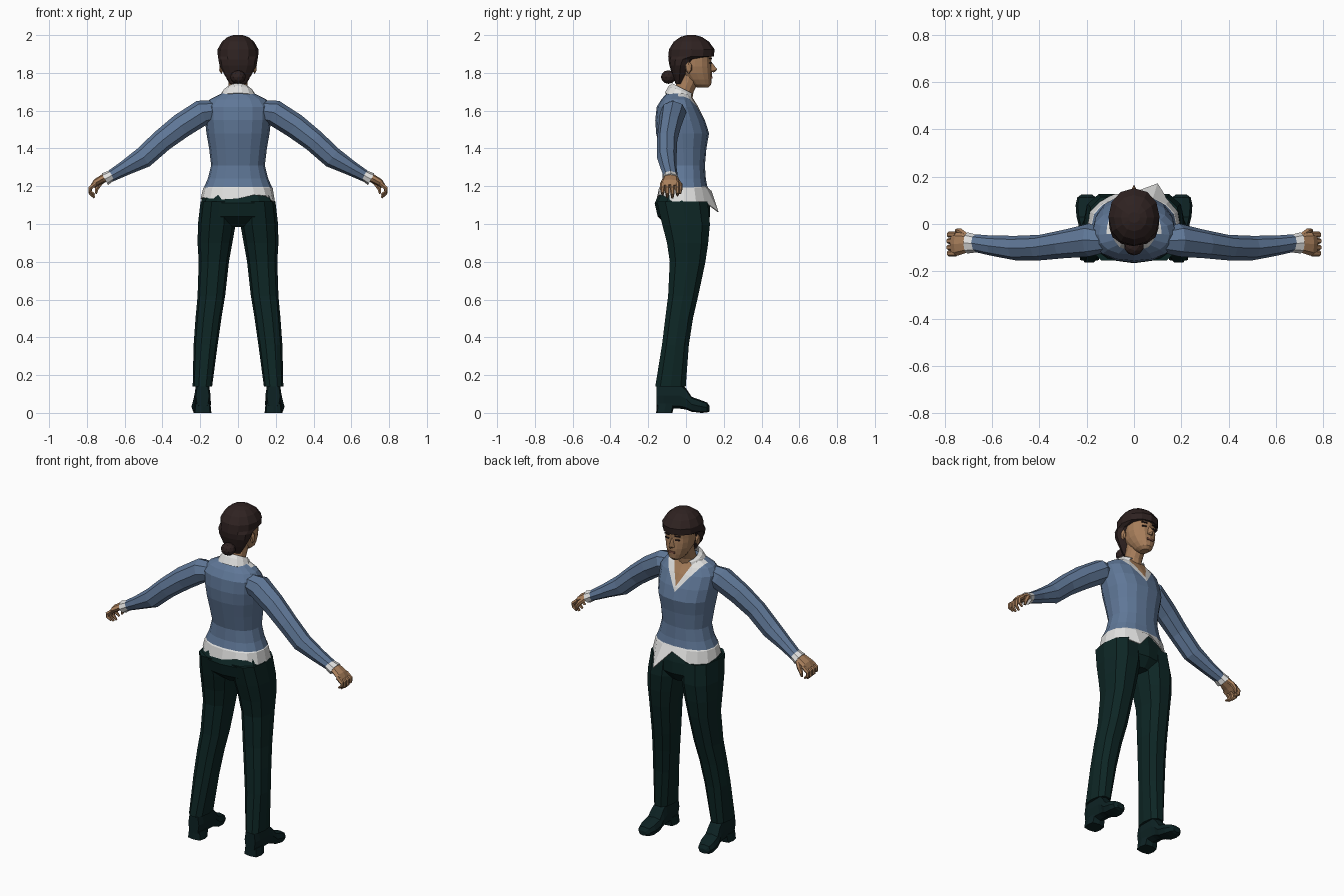
import bpy, bmesh, math
from mathutils import Vector as V, Matrix

if "Cube" in bpy.data.objects:
    bpy.data.objects.remove(bpy.data.objects["Cube"])


def mat(name, rgb):
    m = bpy.data.materials.new(name)
    m.diffuse_color = (*rgb, 1)
    m.use_nodes = True
    m.node_tree.nodes["Principled BSDF"].inputs["Base Color"].default_value = m.diffuse_color
    return m


BLUE = mat("blue_wool", (0.115, 0.185, 0.31))
WHITE = mat("white_cotton", (0.75, 0.75, 0.74))
DARK = mat("dark_green_cloth", (0.004, 0.019, 0.018))
SHOE = mat("dark_leather", (0.004, 0.016, 0.017))
SKIN = mat("skin", (0.39, 0.21, 0.105))
HAIR = mat("dark_brown_hair", (0.028, 0.016, 0.015))
LIPS = mat("lips", (0.25, 0.10, 0.065))


def finish(name, bm, *mats):
    bmesh.ops.recalc_face_normals(bm, faces=bm.faces)
    me = bpy.data.meshes.new(name)
    bm.to_mesh(me)
    bm.free()
    for m in mats:
        me.materials.append(m)
    ob = bpy.data.objects.new(name, me)
    bpy.context.collection.objects.link(ob)
    return ob


def ring(c, u, v, n=12, p=2.0):
    """Superellipse loop around c with half axes u and v."""
    pts = []
    for i in range(n):
        a = 2 * math.pi * i / n
        f = lambda t: math.copysign(abs(t) ** (2 / p), t) if abs(t) > 1e-6 else 0
        pts.append(V(c) + V(u) * f(math.cos(a)) + V(v) * f(math.sin(a)))
    return pts


def flat(z, rx, y0, y1, n=12, p=2.0, x=0, tilt=0):
    """Horizontal loop given its half width and its back and front."""
    return ring((x, (y0 + y1) / 2, z), (rx, 0, 0), (0, (y1 - y0) / 2, tilt), n, p)


def loft(rings, cap=True, mirror=False):
    bm = bmesh.new()
    for s in ((1, -1) if mirror else (1,)):
        rows = [[bm.verts.new((q.x * s, q.y, q.z)) for q in r] for r in rings]
        n = len(rows[0])
        for a, b in zip(rows, rows[1:]):
            for i in range(n):
                j = (i + 1) % n
                bm.faces.new((a[i], a[j], b[j], b[i]))
        if cap:
            bm.faces.new(rows[0])
            bm.faces.new(rows[-1])
    return bm


def tube(path, radii, n=6, **kw):
    """Tapered tube bending in the xz plane; radii are (y, across)."""
    rings = []
    for i, c in enumerate(path):
        d = V(path[min(i + 1, len(path) - 1)]) - V(path[max(i - 1, 0)])
        across = V((-d.z, 0, d.x)).normalized()
        rings.append(ring(c, (0, radii[i][0], 0), across * radii[i][1], n))
    return loft(rings, **kw)


def ball(name, m, c, size, mirror=False, sub=1):
    bm = bmesh.new()
    for s in ((1, -1) if mirror else (1,)):
        mx = Matrix.Translation((c[0] * s, c[1], c[2])) @ Matrix.Diagonal((*size, 1))
        bmesh.ops.create_icosphere(bm, subdivisions=sub, radius=1, matrix=mx)
    return finish(name, bm, m)


def plate(name, m, c, size, turn=0, mirror=False):
    bm = bmesh.new()
    for s in ((1, -1) if mirror else (1,)):
        mx = (Matrix.Translation((c[0] * s, c[1], c[2]))
              @ Matrix.Rotation(turn * s, 4, 'Z') @ Matrix.Diagonal((*size, 1)))
        bmesh.ops.create_cube(bm, size=1, matrix=mx)
    return finish(name, bm, m)


# Sweater body, with an open neckline cut into the chest
body = [(1.19, .182, -.14, .115), (1.24, .16, -.125, .105), (1.31, .142, -.12, .10),
        (1.40, .153, -.14, .108), (1.48, .167, -.158, .122), (1.55, .175, -.163, .10),
        (1.62, .178, -.155, .065), (1.66, .15, -.13, .04), (1.695, .08, -.10, .02)]
bm = loft([flat(*r, n=16, p=2.3) for r in body])
bmesh.ops.recalc_face_normals(bm, faces=bm.faces)
SKIN_V, SHIRT_V = (1.555, 2.0), (1.525, 1.3)      # bottom of the V, slope
in_front = lambda f: f.normal.y > .1 and f.calc_center_median().z > 1.5
for z0, slope in (SKIN_V, SHIRT_V):
    for s in (1, -1):
        fs = [f for f in bm.faces if in_front(f)]
        geom = fs + list({e for f in fs for e in f.edges}) + list({v for f in fs for v in f.verts})
        bmesh.ops.bisect_plane(bm, geom=geom, plane_co=(0, 0, z0), plane_no=(s * slope, 0, -1))
for f in bm.faces:
    c = f.calc_center_median()
    if in_front(f):
        above = lambda k: c.z > k[0] + k[1] * abs(c.x)
        f.material_index = 2 if above(SKIN_V) else 1 if above(SHIRT_V) else 0
finish("sweater", bm, BLUE, WHITE, SKIN)

# Sleeves, cuffs
finish("sleeves", tube(
    [(.12, -.07, 1.60), (.19, -.068, 1.59), (.30, -.085, 1.52), (.40, -.10, 1.443),
     (.50, -.102, 1.352), (.60, -.092, 1.295), (.68, -.08, 1.25)],
    [(.05, .055), (.07, .068), (.06, .066), (.054, .06), (.052, .057), (.043, .04), (.037, .03)],
    n=8, mirror=True), BLUE)
finish("cuffs", tube([(.66, -.083, 1.262), (.705, -.08, 1.237)],
                     [(.036, .028), (.045, .035)], n=8, mirror=True), WHITE)

# Hands with curled fingers and thumb
finish("palms", tube([(.68, -.08, 1.25), (.715, -.082, 1.24), (.75, -.085, 1.22), (.768, -.085, 1.20)],
                     [(.026, .02), (.042, .022), (.05, .02), (.046, .014)], n=8, mirror=True), SKIN)
for i, (y, dz) in enumerate([(-.045, .012), (-.072, 0), (-.099, .004), (-.124, .018)]):
    finish(f"finger_{i + 1}", tube(
        [(.752, y, 1.215), (.783, y, 1.19), (.782, y, 1.162 + dz / 2), (.76, y, 1.138 + dz)],
        [(.013, .013), (.013, .012), (.011, .01), (.006, .006)], mirror=True), SKIN)
finish("thumbs", tube([(.705, -.055, 1.238), (.732, -.035, 1.212), (.748, -.03, 1.185), (.752, -.032, 1.16)],
                      [(.016, .014), (.016, .014), (.012, .011), (.006, .006)], mirror=True), SKIN)

# Shirt tail hanging below the sweater, uneven with one long front flap
top = flat(1.215, .16, -.125, .105, 16, 2.3)
mid = flat(1.19, .184, -.143, .118, 16, 2.3)
low = flat(1.135, .198, -.155, .135, 16, 2.3)
for i, z in {0: 1.10, 1: 1.12, 2: 1.12, 4: 1.175, 5: 1.13, 6: 1.10, 7: 1.12, 9: 1.14,
             11: 1.13, 13: 1.155, 14: 1.15, 15: 1.12}.items():
    low[i].z = z
low[3] = V((.10, .172, 1.065))
shirt = finish("shirt_tail", loft([top, mid, low], cap=False), WHITE)
shirt.modifiers.new("cloth", 'SOLIDIFY').thickness = .005

# Shirt collar, open at the throat
bm = loft([flat(1.675, .098, -.115, .045, 14, tilt=-.018),
           flat(1.705, .08, -.095, .045, 14, tilt=-.025),
           flat(1.715, .062, -.075, .045, 14, tilt=-.03)], cap=False)
gap = [f for f in bm.faces if f.calc_center_median().y > .025 and abs(f.calc_center_median().x) < .04]
bmesh.ops.delete(bm, geom=gap, context='FACES')
collar = finish("collar", bm, WHITE)
collar.modifiers.new("cloth", 'SOLIDIFY').thickness = .005

# Trousers: seat and two legs
finish("trouser_seat", loft([flat(*r, n=12, p=2.5) for r in [
    (1.20, .165, -.125, .105), (1.11, .198, -.166, .126), (1.04, .19, -.15, .128), (.985, .06, -.09, .09)]]), DARK)
legs = [(1.12, .01, .198, -.16, .12), (1.0, .012, .212, -.132, .132), (.9, .03, .214, -.105, .122),
        (.8, .048, .208, -.09, .107), (.62, .068, .214, -.098, .068), (.5, .088, .225, -.113, .04),
        (.36, .108, .235, -.13, .018), (.14, .137, .24, -.166, .002)]
finish("trouser_legs", loft([flat(z, (x1 - x0) / 2, a, b, 10, 2.4, (x0 + x1) / 2)
                             for z, x0, x1, a, b in legs], mirror=True), DARK)

# Shoes: uppers lofted heel to toe, plus heel blocks
shoe = [(-.155, .188, .035, .03, .15), (-.12, .188, .043, .025, .16), (-.03, .188, .043, .022, .16),
        (.0, .19, .045, .018, .13), (.03, .193, .05, .006, .085), (.08, .197, .05, 0, .067),
        (.112, .20, .04, .002, .055), (.125, .20, .022, .008, .035)]
finish("shoes", loft([ring((x, y, (a + b) / 2), (w, 0, 0), (0, 0, (b - a) / 2), 8, 3.2)
                      for y, x, w, a, b in shoe], mirror=True), SHOE)
finish("shoe_heels", loft([flat(0, .047, -.158, -.072, 8, 4, .188),
                           flat(.05, .042, -.155, -.06, 8, 4, .188)], mirror=True), SHOE)

# Neck and face
finish("neck", loft([flat(1.64, .06, -.09, .03), flat(1.70, .05, -.065, .04),
                     flat(1.76, .05, -.045, .07), flat(1.80, .052, -.04, .08)]), SKIN)
finish("face", loft([flat(*r, n=16, p=2.25) for r in [
    (1.722, .022, .06, .118), (1.738, .042, .03, .133), (1.765, .058, .0, .136), (1.80, .072, -.03, .137),
    (1.835, .079, -.04, .135), (1.86, .08, -.04, .133), (1.91, .08, -.04, .138)]]), SKIN)
bm = bmesh.new()
for q in [(0, .132, 1.862), (0, .166, 1.818), (.017, .135, 1.808), (-.017, .135, 1.808),
          (0, .148, 1.802), (.008, .125, 1.86), (-.008, .125, 1.86), (0, .12, 1.81)]:
    bm.verts.new(q)
bmesh.ops.convex_hull(bm, input=bm.verts)
finish("nose", bm, SKIN)
ball("ears", SKIN, (.088, .014, 1.828), (.013, .02, .034), mirror=True)
plate("eyes", HAIR, (.034, .129, 1.853), (.026, .009, .006), -.25, mirror=True)
plate("eyebrows", HAIR, (.034, .13, 1.876), (.034, .009, .006), -.25, mirror=True)
plate("mouth", LIPS, (0, .136, 1.776), (.04, .009, .011))

# Hair with an overhanging fringe, and a bun at the nape
finish("hair", loft([flat(*r, n=12, p=2.1) for r in [
    (1.742, .042, -.055, -.02), (1.79, .072, -.073, .006), (1.84, .098, -.088, .03),
    (1.872, .104, -.093, .06), (1.888, .107, -.094, .148), (1.925, .108, -.09, .151),
    (1.965, .085, -.065, .122), (1.99, .055, -.03, .085), (2.0, .025, .005, .05)]]), HAIR)
ball("hair_bun", HAIR, (0, -.093, 1.778), (.042, .04, .036), sub=2)
